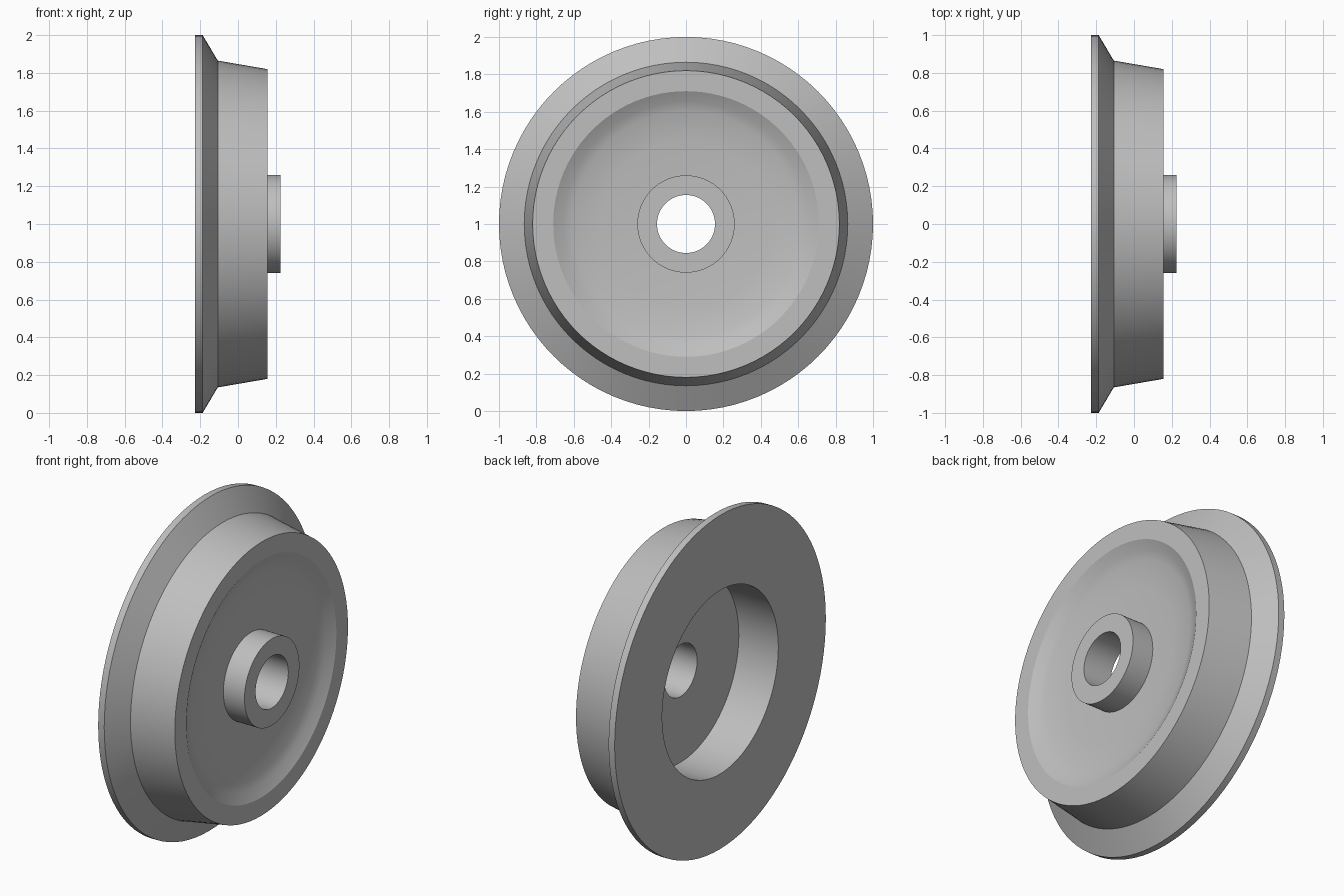
import bpy
import bmesh
import math
from mathutils import Matrix, Vector

cube = bpy.data.objects.get("Cube")
if cube:
    bpy.data.objects.remove(cube, do_unlink=True)

# Plain grey metal
metal = bpy.data.materials.new("grey metal")
metal.use_nodes = True
colour = (0.52, 0.52, 0.52, 1)
metal.diffuse_color = colour
metal.node_tree.nodes["Principled BSDF"].inputs["Base Color"].default_value = colour


def lathe(name, profile, segments=96):
    """Spin a closed (x, radius) profile about the x axis."""
    bm = bmesh.new()
    verts = [bm.verts.new((x, 0, r)) for x, r in profile]
    edges = [bm.edges.new((verts[i - 1], verts[i])) for i in range(len(verts))]
    bmesh.ops.spin(bm, geom=verts + edges, cent=(0, 0, 0), axis=(1, 0, 0),
                   angle=math.tau, steps=segments, use_merge=True)
    bmesh.ops.remove_doubles(bm, verts=bm.verts, dist=1e-5)
    bmesh.ops.recalc_face_normals(bm, faces=bm.faces)
    bmesh.ops.transform(bm, matrix=Matrix.Translation(Vector((0, 0, 1))), verts=bm.verts)
    mesh = bpy.data.meshes.new(name)
    bm.to_mesh(mesh)
    bm.free()
    mesh.materials.append(metal)
    obj = bpy.data.objects.new(name, mesh)
    bpy.context.collection.objects.link(obj)
    bpy.context.view_layer.objects.active = obj
    obj.select_set(True)
    bpy.ops.object.shade_smooth_by_angle(angle=math.radians(20))
    obj.select_set(False)
    return obj


flange = [(-0.227, 0.55), (-0.227, 1.0), (-0.187, 1.0), (-0.107, 0.865)]
tread = [(0.155, 0.82)]
dish = [(0.155, 0.71), (0.125, 0.655), (0.107, 0.605), (0.092, 0.45), (0.085, 0.26)]
hub = [(0.225, 0.26), (0.225, 0.155)]
back_recess = [(0.035, 0.155), (0.035, 0.55)]

lathe("flanged_wheel", flange + tread + dish + hub + back_recess)
